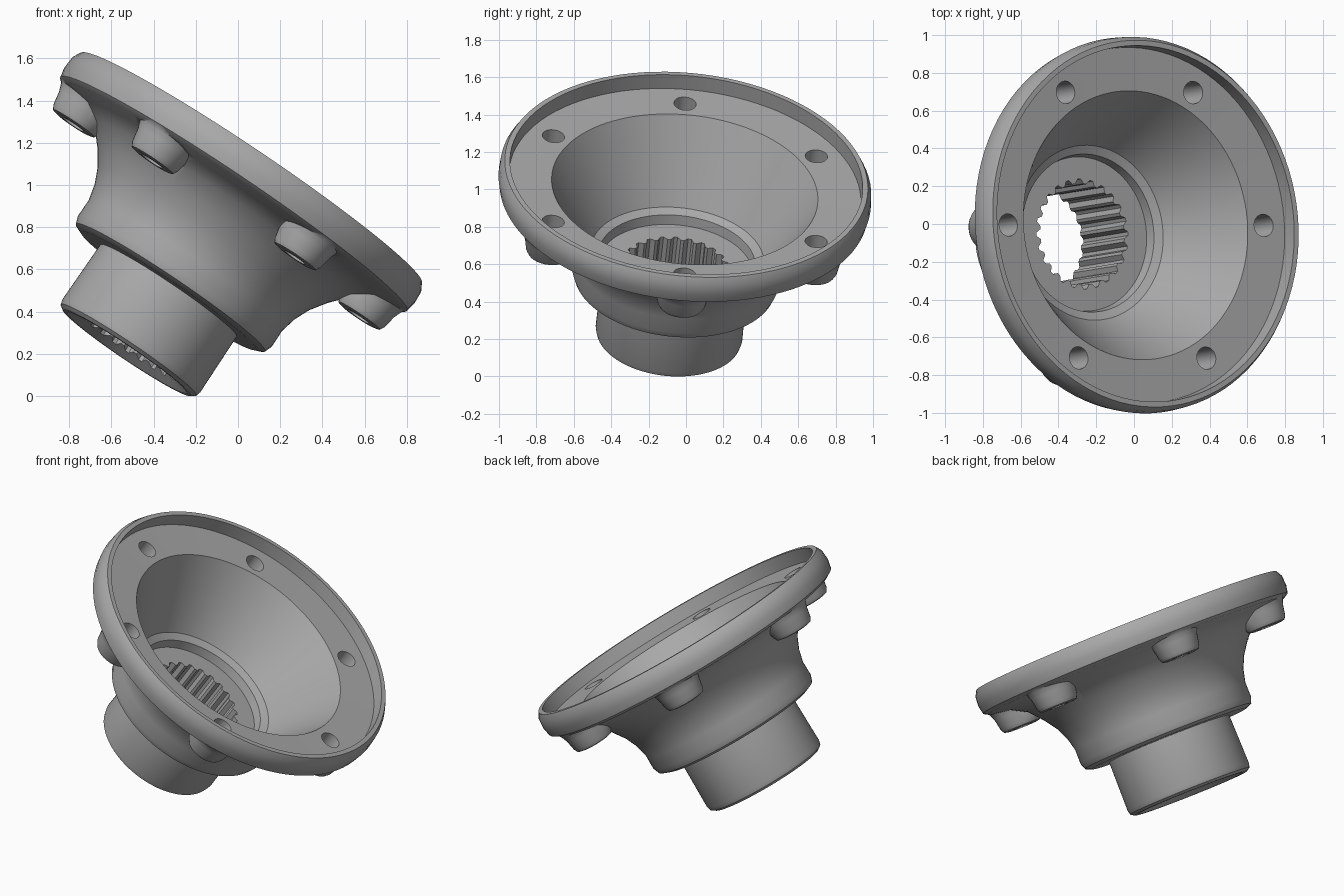
import bpy, bmesh
from math import sin, cos, pi, radians
from mathutils import Vector, Matrix

if "Cube" in bpy.data.objects:
    bpy.data.objects.remove(bpy.data.objects["Cube"])

steel = bpy.data.materials.new("cast grey")
steel.use_nodes = True
GREY = (0.4, 0.4, 0.4, 1)
steel.diffuse_color = GREY
steel.node_tree.nodes["Principled BSDF"].inputs["Base Color"].default_value = GREY


def to_object(name, bm):
    bmesh.ops.recalc_face_normals(bm, faces=bm.faces)
    mesh = bpy.data.meshes.new(name)
    bm.to_mesh(mesh)
    bm.free()
    mesh.materials.append(steel)
    obj = bpy.data.objects.new(name, mesh)
    bpy.context.collection.objects.link(obj)
    return obj


def lathe(name, profile, steps=96):
    """Revolve a radius/height outline around z, closed by flat end caps."""
    bm = bmesh.new()
    rings = []
    for r, h in profile:
        rings.append([bm.verts.new((r * cos(2 * pi * i / steps), r * sin(2 * pi * i / steps), h))
                      for i in range(steps)])
    for low, high in zip(rings, rings[1:]):
        for i in range(steps):
            k = (i + 1) % steps
            bm.faces.new((low[i], low[k], high[k], high[i]))
    bm.faces.new(rings[0])
    bm.faces.new(rings[-1])
    return to_object(name, bm)


def combine(body, other, operation):
    mod = body.modifiers.new("combine", 'BOOLEAN')
    mod.operation = operation
    mod.solver = 'EXACT'
    mod.object = other
    bpy.context.view_layer.objects.active = body
    bpy.ops.object.modifier_apply(modifier=mod.name)
    bpy.data.objects.remove(other)


# Hub, stepped shoulder, flared bell and rim as one turned solid
body = lathe("splined_flange_hub", [
    (0.365, 0), (0.387, 0.015), (0.394, 0.04), (0.39, 0.355), (0.50, 0.355),
    (0.54, 0.372), (0.554, 0.41), (0.553, 0.50), (0.572, 0.58), (0.605, 0.655),
    (0.66, 0.735), (0.735, 0.82), (0.83, 0.872), (0.96, 0.892), (0.99, 0.91),
    (1.0, 0.96), (0.996, 1.02), (0.975, 1.058)])

# Six tapered bolt bosses merging into the rim
BOLT_CIRCLE = 0.815
spots = [(BOLT_CIRCLE * cos(a), BOLT_CIRCLE * sin(a))
         for a in (radians(1.5) + i * pi / 3 for i in range(6))]
for x, y in spots:
    boss = lathe("bolt_boss", [(0.095, 0.757), (0.118, 0.763), (0.13, 0.785), (0.142, 0.85),
                               (0.155, 0.885), (0.17, 0.91), (0.17, 0.93)], 32)
    boss.data.transform(Matrix.Translation((x, y, 0)))
    combine(body, boss, 'UNION')

# Recessed rim face and conical bowl
combine(body, lathe("bowl_cut", [
    (0.41, 0.455), (0.42, 0.51), (0.465, 0.53), (0.655, 0.86), (0.715, 0.962),
    (0.945, 0.97), (0.95, 1.2)]), 'DIFFERENCE')

# Through holes in the bosses
for x, y in spots:
    hole = lathe("bolt_hole", [(0.06, 0.6), (0.06, 1.1)], 20)
    hole.data.transform(Matrix.Translation((x, y, 0)))
    combine(body, hole, 'DIFFERENCE')

# Toothed bore through the hub, with a chamfered mouth
TEETH = 24
bm = bmesh.new()
bore = []
for i in range(TEETH * 4):
    a = 2 * pi * i / (TEETH * 4)
    r = 0.292 if i % 4 < 2 else 0.268
    bore.append(bm.verts.new((r * cos(a), r * sin(a), -0.1)))
face = bm.faces.new(bore)
top = bmesh.ops.extrude_face_region(bm, geom=[face])
bmesh.ops.translate(bm, vec=(0, 0, 0.6),
                    verts=[g for g in top["geom"] if isinstance(g, bmesh.types.BMVert)])
combine(body, to_object("spline_bore", bm), 'DIFFERENCE')
combine(body, lathe("mouth_cut", [(0.36, -0.02), (0.34, 0), (0.26, 0.05)]), 'DIFFERENCE')

# Lean the whole part to rest on the edge of its hub
axis = Vector((0.583, 0.095, 0.865))
lean = Vector((0, 0, 1)).rotation_difference(axis).to_matrix().to_4x4()
body.data.transform(Matrix.Translation((-0.527, -0.094, 0.22)) @ lean)
lowest = min(v.co.z for v in body.data.vertices)
body.data.transform(Matrix.Translation((0, 0, -lowest)))

bpy.ops.object.select_all(action='DESELECT')
body.select_set(True)
bpy.context.view_layer.objects.active = body
bpy.ops.object.shade_smooth_by_angle(angle=radians(32))
